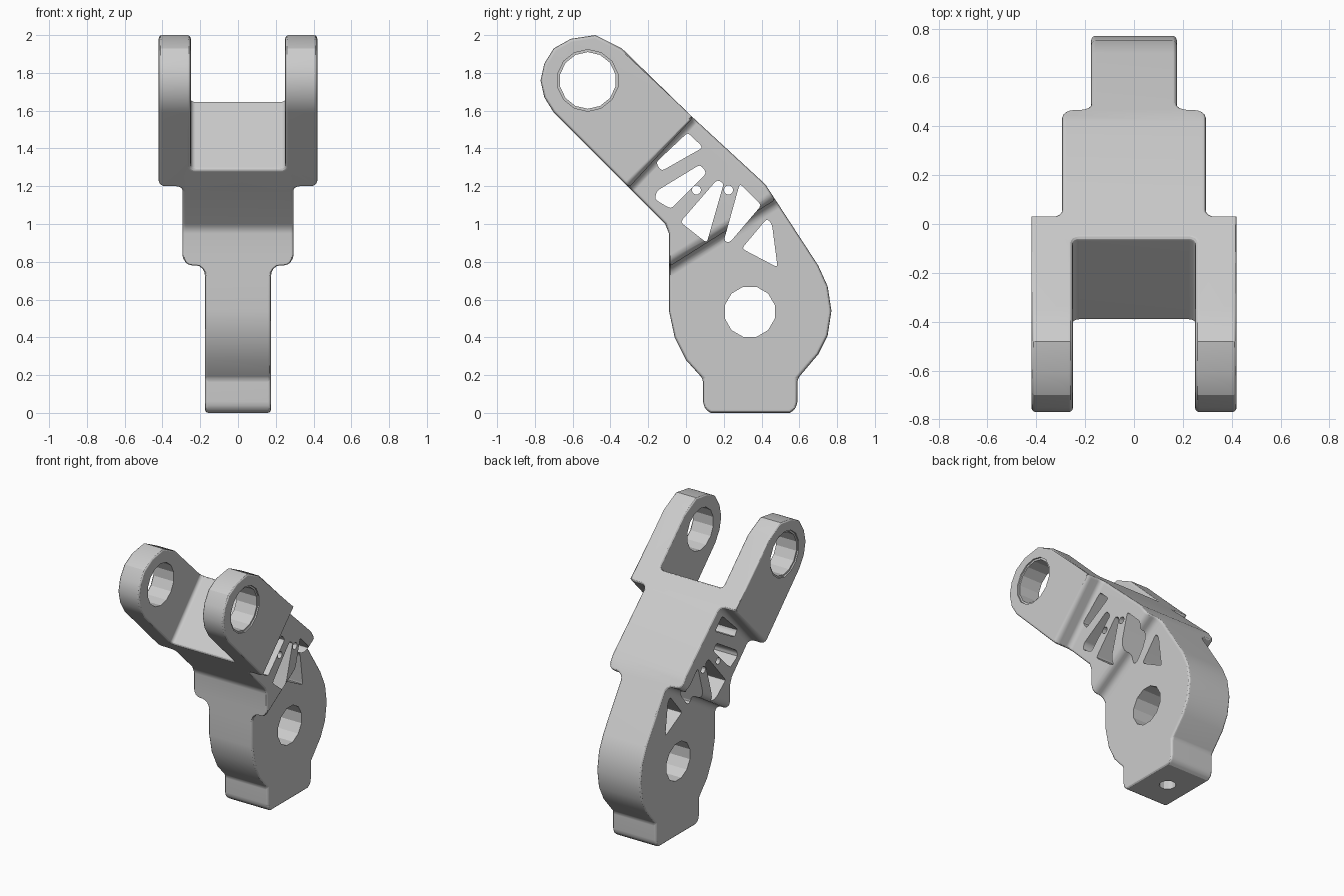
import bpy, bmesh, math
from mathutils import Vector

cube = bpy.data.objects.get("Cube")
if cube:
    bpy.data.objects.remove(cube, do_unlink=True)

grey = bpy.data.materials.new("plain grey")
grey.use_nodes = True
colour = (0.6, 0.6, 0.6, 1)
grey.diffuse_color = colour
grey.node_tree.nodes["Principled BSDF"].inputs["Base Color"].default_value = colour


def prism(name, profile, x0, x1):
    """Extrude a (y, z) profile from x0 to x1."""
    bm = bmesh.new()
    face = bm.faces.new([bm.verts.new((x0, y, z)) for y, z in profile])
    new = bmesh.ops.extrude_face_region(bm, geom=[face])["geom"]
    moved = [v for v in new if isinstance(v, bmesh.types.BMVert)]
    bmesh.ops.translate(bm, vec=(x1 - x0, 0, 0), verts=moved)
    bmesh.ops.recalc_face_normals(bm, faces=bm.faces)
    mesh = bpy.data.meshes.new(name)
    bm.to_mesh(mesh)
    bm.free()
    mesh.materials.append(grey)
    ob = bpy.data.objects.new(name, mesh)
    bpy.context.collection.objects.link(ob)
    return ob


def beyond(p, q, depth=2.5):
    """Quad covering everything to the left of the line p to q."""
    p, q = Vector(p), Vector(q)
    d = (q - p).normalized()
    n = Vector((-d.y, d.x)) * depth
    a, b = p - d * 1.5, q + d * 1.5
    return [a, b, b + n, a + n]


def circle(y, z, r, n):
    return [(y + r * math.cos((i + 0.5) * math.tau / n),
             z + r * math.sin((i + 0.5) * math.tau / n)) for i in range(n)]


def rounded(points, r):
    """Cut each corner of a profile with a small two-step round."""
    out = []
    for i, p in enumerate(points):
        p, a, b = Vector(p), Vector(points[i - 1]), Vector(points[(i + 1) % len(points)])
        start = p + (a - p).normalized() * r
        end = p + (b - p).normalized() * r
        out += [start, (start + end + p * 2) / 4, end]
    return out


def apply(ob, mod):
    bpy.context.view_layer.objects.active = ob
    bpy.ops.object.modifier_apply(modifier=mod.name)


def is_closed(ob):
    bm = bmesh.new()
    bm.from_mesh(ob.data)
    closed = all(e.is_manifold and e.is_contiguous for e in bm.edges)
    bm.free()
    return closed


def cut(ob, cutter):
    mod = ob.modifiers.new("cut", 'BOOLEAN')
    mod.operation, mod.object = 'DIFFERENCE', cutter
    mod.solver = 'MANIFOLD' if is_closed(ob) else 'EXACT'
    apply(ob, mod)
    bpy.data.objects.remove(cutter, do_unlink=True)


def round_line(bm, line, width):
    """Round the edges that run along a side-view line."""
    a, b = Vector(line[0]), Vector(line[1])
    d = (b - a).normalized()

    def on_line(v):
        return abs((v.co.y - a.x) * d.y - (v.co.z - a.y) * d.x) < 0.003

    edges = [e for e in bm.edges if all(on_line(v) for v in e.verts)
             and abs(e.verts[0].co.x - e.verts[1].co.x) < 0.01]
    bmesh.ops.bevel(bm, geom=edges, offset=width, segments=4, profile=0.5, affect='EDGES')


# Side silhouette of the whole link, from the foot up round the arm end
outline = [(0.13, 0), (0.10, 0.02), (0.09, 0.06), (0.09, 0.18), (0, 0.28),
           (-0.06, 0.40), (-0.09, 0.54), (-0.09, 0.95), (-0.11, 1.0),
           (-0.70, 1.59), (-0.75, 1.67), (-0.77, 1.76), (-0.75, 1.85),
           (-0.70, 1.93), (-0.61, 1.98), (-0.48, 2.0), (-0.34, 1.93),
           (0.03, 1.57), (0.42, 1.21), (0.70, 0.78),
           (0.75, 0.67), (0.77, 0.54), (0.75, 0.41), (0.70, 0.31),
           (0.59, 0.18), (0.59, 0.06), (0.58, 0.02), (0.55, 0)]
body = prism("clevis_link", outline, -0.42, 0.42)

# Step in to the middle block, then to the lower lug, on both sides
upper = ((0.04, 1.565), (-0.30, 1.195))
lower = ((0.46, 1.12), (-0.08, 0.78))
slot = ((-0.412, 1.272), (-0.06, 1.65))
for s in (-1, 1):
    cut(body, prism("upper_step", beyond(*upper), s * 0.295, s * 0.6))
    cut(body, prism("lower_step", beyond(*lower), s * 0.175, s * 0.6))

# Slot between the arms
cut(body, prism("slot", beyond(*slot), -0.25, 0.25))

# Wide rounds on the steps and slot corners
bm = bmesh.new()
bm.from_mesh(body.data)
bmesh.ops.remove_doubles(bm, verts=bm.verts, dist=0.0005)
bmesh.ops.dissolve_limit(bm, angle_limit=0.01, verts=bm.verts, edges=bm.edges)
for line, width in ((lower, 0.05), (upper, 0.035), (slot, 0.025)):
    round_line(bm, line, width)
bm.to_mesh(body.data)
bm.free()

# Small rounds on all remaining corners
mod = body.modifiers.new("rounds", 'BEVEL')
mod.width, mod.segments = 0.018, 3
mod.limit_method, mod.angle_limit = 'ANGLE', math.radians(40)
mod.use_clamp_overlap = False
apply(body, mod)

# Pin holes through the arms, with a shallow countersink on each outer face
cut(body, prism("pin_hole", circle(-0.52, 1.76, 0.15, 14), -1, 1))
for s in (-1, 1):
    cut(body, prism("countersink", circle(-0.52, 1.76, 0.163, 14), s * 0.41, s))

# Lower bearing hole, and the oil hole up from the foot
cut(body, prism("bearing_hole", circle(0.338, 0.535, 0.137, 12), -1, 1))
oil = prism("oil_hole", circle(0, 0, 0.055, 12), -0.1, 0.5)
oil.rotation_euler = (0, -math.pi / 2, 0)
oil.location = (0, 0.34, 0)
bpy.context.view_layer.update()
cut(body, oil)

# Triangular lightening windows and small round holes
windows = [[(0.01, 1.485), (0.09, 1.405), (-0.13, 1.28), (-0.16, 1.325)],
           [(0.075, 1.315), (0.11, 1.27), (-0.08, 1.08), (-0.165, 1.13), (-0.155, 1.175)],
           [(0.165, 1.235), (0.20, 1.215), (0.11, 0.90), (-0.03, 1.01)],
           [(0.285, 1.215), (0.40, 1.10), (0.23, 0.90), (0.20, 0.91)],
           [(0.43, 1.03), (0.455, 1.00), (0.485, 0.77), (0.295, 0.87)]]
for w in windows:
    cut(body, prism("window", rounded(w, 0.018), -1, 1))
for y in (0.055, 0.225):
    cut(body, prism("small_hole", circle(y, 1.18, 0.024, 12), -1, 1))

# Smooth the rounds, keep the facets
bpy.ops.object.select_all(action='DESELECT')
body.select_set(True)
bpy.context.view_layer.objects.active = body
bpy.ops.object.shade_smooth_by_angle(angle=math.radians(25))
flat = body.modifiers.new("flat_faces", 'WEIGHTED_NORMAL')
flat.keep_sharp = True
